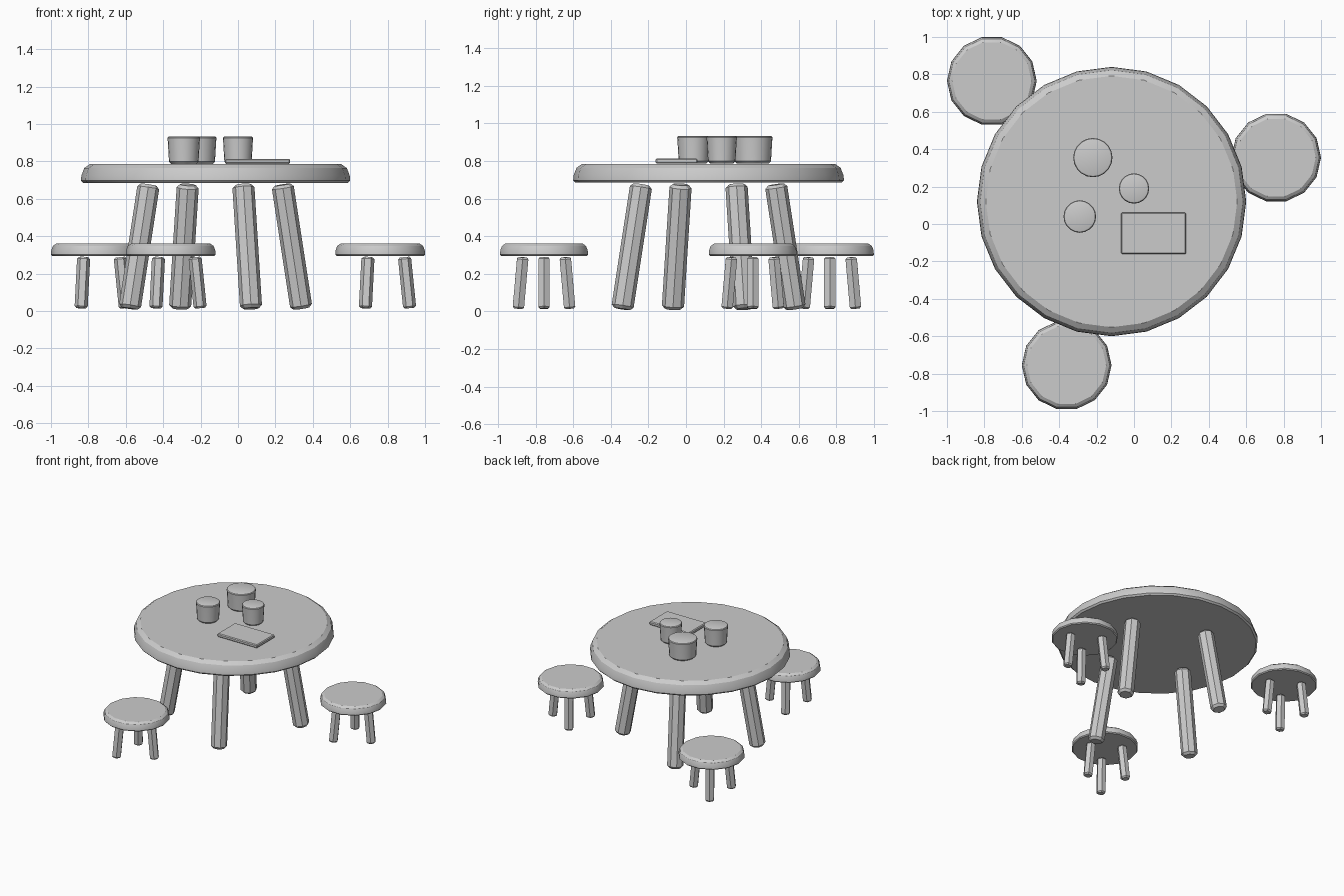
import bpy, bmesh, math
from mathutils import Vector

cube = bpy.data.objects.get("Cube")
if cube:
    bpy.data.objects.remove(cube)

grey = bpy.data.materials.new("plain_grey")
grey.use_nodes = True
tone = (0.6, 0.6, 0.6, 1)
grey.diffuse_color = tone
grey.node_tree.nodes["Principled BSDF"].inputs["Base Color"].default_value = tone


def finish(bm, name):
    bmesh.ops.recalc_face_normals(bm, faces=bm.faces)
    mesh = bpy.data.meshes.new(name)
    bm.to_mesh(mesh)
    bm.free()
    mesh.materials.append(grey)
    obj = bpy.data.objects.new(name, mesh)
    bpy.context.collection.objects.link(obj)
    bpy.ops.object.select_all(action='DESELECT')
    obj.select_set(True)
    bpy.context.view_layer.objects.active = obj
    bpy.ops.object.shade_smooth_by_angle(angle=math.radians(32))
    return obj


def lathe(name, base, profile, sides, axis=Vector((0, 0, 1))):
    """Closed solid from (radius, height) rings, stood on base along axis."""
    turn = Vector((0, 0, 1)).rotation_difference(axis)
    bm = bmesh.new()
    rings = []
    for r, h in profile:
        ring = []
        for i in range(sides):
            a = math.tau * i / sides
            ring.append(bm.verts.new(base + turn @ Vector((r * math.cos(a), r * math.sin(a), h))))
        rings.append(ring)
    for low, high in zip(rings, rings[1:]):
        for i in range(sides):
            j = (i + 1) % sides
            bm.faces.new((low[i], low[j], high[j], high[i]))
    bm.faces.new(rings[0])
    bm.faces.new(rings[-1])
    return finish(bm, name)


def disc(name, x, y, z, r, height, edge, sides):
    """Round slab with a softened top edge."""
    profile = [(r - edge * 0.2, 0), (r, edge * 0.2), (r - edge * 0.05, height - edge),
               (r - edge * 0.3, height - edge * 0.35), (r - edge * 0.8, height)]
    return lathe(name, Vector((x, y, z)), profile, sides)


def leg(name, foot, top, r, sides):
    """Splayed leg with bevelled ends."""
    axis = top - foot
    n, b = axis.length, r * 0.28
    profile = [(r - b, 0), (r, b), (r, n - b), (r - b, n)]
    return lathe(name, foot, profile, sides, axis.normalized())


def legs(name, x, y, count, start, foot_r, top_r, foot_z, top_z, r, sides):
    for k in range(count):
        a = start + math.tau * k / count
        d = Vector((math.cos(a), math.sin(a), 0))
        c = Vector((x, y, 0))
        leg(f"{name}_{k + 1}", c + d * foot_r + Vector((0, 0, foot_z)),
            c + d * top_r + Vector((0, 0, top_z)), r, sides)


# Table
disc("table_top", -0.12, 0.12, 0.685, 0.72, 0.1, 0.06, 24)
legs("table_leg", -0.12, 0.12, 4, math.radians(22.5), 0.497, 0.387, 0.013, 0.675, 0.059, 8)

# Three stools
for n, (x, y) in enumerate([(-0.76, 0.765), (0.76, 0.355), (-0.36, -0.755)], 1):
    disc(f"stool_{n}_seat", x, y, 0.295, 0.24, 0.065, 0.035, 14)
    legs(f"stool_{n}_leg", x, y, 3, 0, 0.158, 0.13, 0.015, 0.288, 0.035, 6)

# Cups
for n, (x, y, r) in enumerate([(-0.22, 0.355, 0.105), (0, 0.19, 0.081), (-0.29, 0.04, 0.087)], 1):
    profile = [(r - 0.02, 0), (r - 0.008, 0.012), (r - 0.002, 0.115), (r, 0.138),
               (r - 0.004, 0.144), (r - 0.012, 0.147)]
    lathe(f"cup_{n}", Vector((x, y, 0.787)), profile, 20)

# Book
bm = bmesh.new()
bmesh.ops.create_cube(bm, size=1)
bmesh.ops.scale(bm, vec=(0.348, 0.222, 0.027), verts=bm.verts)
bmesh.ops.translate(bm, vec=(0.105, -0.05, 0.8), verts=bm.verts)
bmesh.ops.bevel(bm, geom=bm.edges[:], offset=0.006, segments=1, affect='EDGES')
finish(bm, "book")
